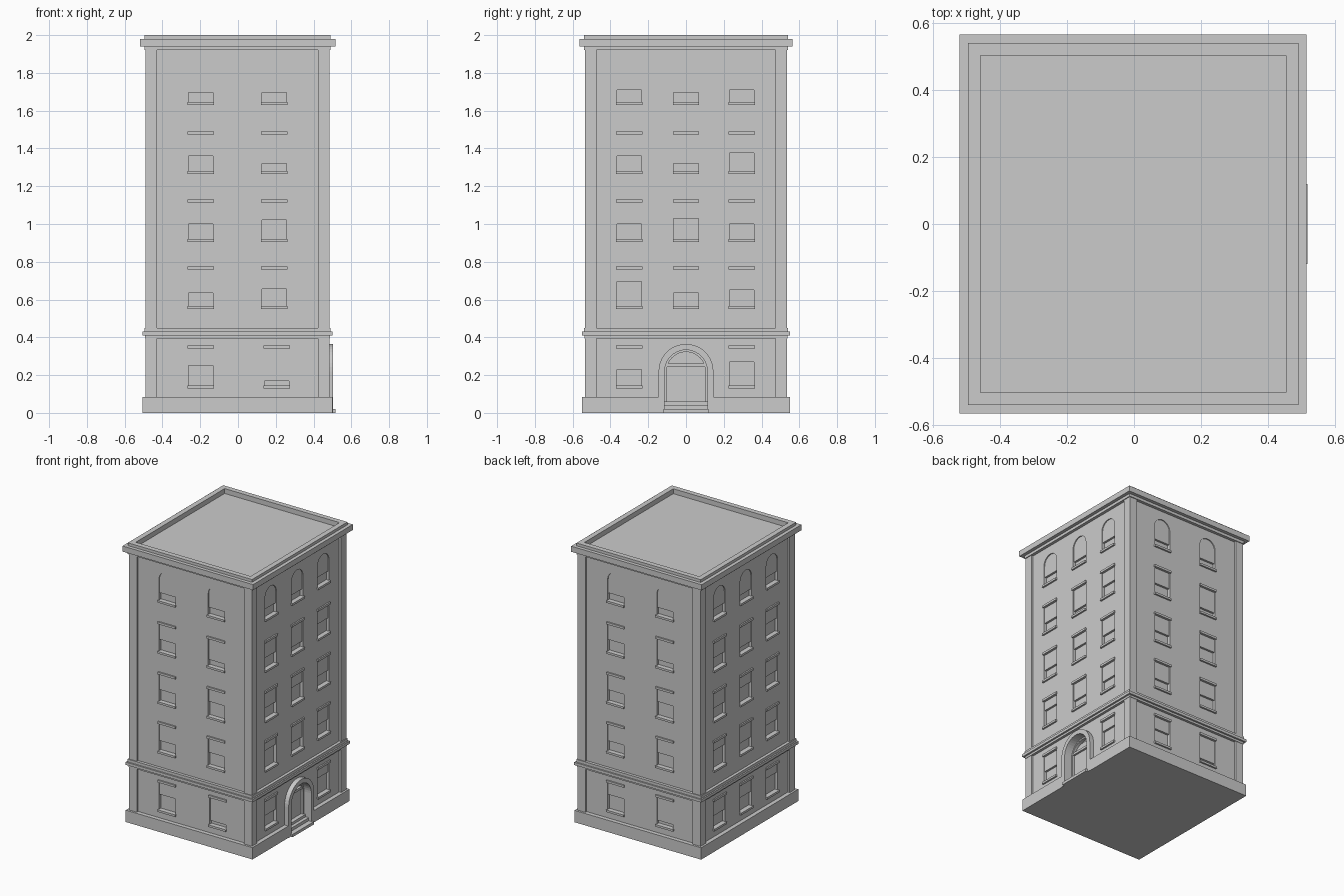
import bpy, bmesh, math
from mathutils import Matrix, Vector

if "Cube" in bpy.data.objects:
    bpy.data.objects.remove(bpy.data.objects["Cube"])

HX, HY = 0.4875, 0.535       # half size of the body at the corner piers
INSET = 0.015                # wall panels sit behind the piers
SHIFT = Vector((-0.0025, 0, 0))
parts = {}


def mesh_of(name):
    return parts.setdefault(name, bmesh.new())


def prism(name, side, pts, d0, d1):
    """Extrude a (u, z) outline on one wall from depth d0 to d1 (outward positive)."""
    bm = mesh_of(name)
    half = (HX if side % 2 else HY) - INSET
    rot = Matrix.Rotation(side * math.pi / 2, 4, 'Z')
    rings = [[bm.verts.new(rot @ Vector((u, -(half + d), z)) + SHIFT) for u, z in pts]
             for d in (d0, d1)]
    n = len(pts)
    bm.faces.new(rings[0])
    bm.faces.new(rings[1][::-1])
    for i in range(n):
        j = (i + 1) % n
        bm.faces.new((rings[0][i], rings[1][i], rings[1][j], rings[0][j]))


def rect(u, w, z0, z1):
    return [(u - w / 2, z0), (u + w / 2, z0), (u + w / 2, z1), (u - w / 2, z1)]


def arch(u, w, z0, z1, n=16):
    """Round-headed outline, z1 is the crown."""
    r = w / 2
    pts = [(u - r, z0), (u + r, z0)]
    for i in range(n + 1):
        a = math.pi * i / n
        p = (u + r * math.cos(a), z1 - r + r * math.sin(a))
        if p[1] > z0 + 1e-5:
            pts.append(p)
    return pts


def arch_band(w_out, w_in, z0, spring, n=20):
    """Outline of an arched surround, open at the bottom."""
    def curve(r):
        return [(r, z0)] + [(r * math.cos(math.pi * i / n), spring + r * math.sin(math.pi * i / n))
                            for i in range(n + 1)] + [(-r, z0)]
    return curve(w_out / 2) + curve(w_in / 2)[::-1]


def loft(name, profile):
    """Stack of rectangles following the body plan: (offset, z) pairs, capped."""
    bm = mesh_of(name)
    loops = [[bm.verts.new(Vector((sx * (HX + o), sy * (HY + o), z)) + SHIFT)
              for sx, sy in ((-1, -1), (1, -1), (1, 1), (-1, 1))] for o, z in profile]
    for a, b in zip(loops, loops[1:]):
        for i in range(4):
            j = (i + 1) % 4
            bm.faces.new((a[i], a[j], b[j], b[i]))
    bm.faces.new(loops[0][::-1])
    bm.faces.new(loops[-1])


# Main masses: walls, plinth, belt course, cornice with sunken roof
loft("walls", [(-INSET, 0.001), (-INSET, 1.93)])
loft("plinth", [(0.015, 0), (0.015, 0.085)])
loft("belt_course", [(0.003, 0.395), (0.003, 0.41), (0.016, 0.41), (0.016, 0.43),
                     (0.006, 0.43), (0.006, 0.45)])
loft("cornice_and_roof", [(0.006, 1.92), (0.006, 1.94), (0.03, 1.94), (0.03, 1.98),
                          (0.005, 1.98), (0.005, 2.0), (-0.032, 2.0), (-0.032, 1.965)])

# Corner piers
bm = mesh_of("corner_piers")
for sx in (-1, 1):
    for sy in (-1, 1):
        m = Matrix.Translation(Vector((sx * (HX - 0.031), sy * (HY - 0.03), 1.0)) + SHIFT)
        bmesh.ops.create_cube(bm, size=1, matrix=m @ Matrix.Diagonal((0.062, 0.06, 1.85, 1)))

# Windows: openings, sills, lintels and half-raised sashes
FLOORS = [0.13, 0.55, 0.905, 1.265, 1.63]
WIDE = [(.085, .1, .125), (.13, .07, .085), (.08, .11, .08), (.08, .04, .095), (.065, .05, .065)]
NARROW = [(.105, .025), (.07, .09), (.08, .10), (.08, .04), (.05, .05)]
for side in range(4):
    columns = (-0.3, 0, 0.295) if side % 2 else (-0.195, 0.195)
    gaps = WIDE if side % 2 else NARROW
    for row, z in enumerate(FLOORS):
        for col, u in enumerate(columns):
            if side == 1 and row == 0 and col == 1:
                continue                      # the entrance takes this bay
            if side == 0 and row == 0 and col == 1:
                u += 0.012
            low, split = z + 0.015, z + 0.015 + gaps[row][col]
            shape, top = (arch, z + 0.228) if row == 4 else (rect, z + 0.21)
            prism("opening_cutter", side, shape(u, 0.13, low, top), -0.022, 0.05)
            prism("upper_sashes", side, shape(u, 0.13, split, top), -0.025, -0.007)
            prism("window_sills", side, rect(u, 0.14, z, low), -0.03, 0.012)
            if row < 4:
                prism("window_lintels", side, rect(u, 0.14, top, top + 0.016), -0.02, 0.01)

# Entrance: arched surround, recessed door, fanlight and steps
prism("opening_cutter", 1, arch(0, 0.226, 0.02, 0.333, 20), -0.05, 0.1)
prism("door_surround", 1, arch_band(0.29, 0.226, 0, 0.22), -0.01, 0.033)
prism("door_frame", 1, arch_band(0.23, 0.205, 0.02, 0.22), -0.055, -0.025)
prism("door_transom", 1, rect(0, 0.21, 0.245, 0.262), -0.055, -0.028)
prism("door_leaf", 1, rect(0, 0.206, 0.06, 0.246), -0.055, -0.042)
prism("fanlight", 1, [(0.088 * math.cos(math.pi * i / 14), 0.264 + 0.047 * math.sin(math.pi * i / 14))
                      for i in range(15)], -0.055, -0.044)
prism("entrance_steps", 1, rect(0, 0.24, 0, 0.02), -0.05, 0.047)
prism("entrance_steps", 1, rect(0, 0.225, 0.02, 0.042), -0.055, 0.012)
prism("entrance_steps", 1, rect(0, 0.225, 0.042, 0.06), -0.055, -0.012)

# Turn the collected meshes into objects
objs = {}
for name, bm in parts.items():
    bmesh.ops.recalc_face_normals(bm, faces=bm.faces)
    me = bpy.data.meshes.new(name)
    bm.to_mesh(me)
    bm.free()
    objs[name] = bpy.data.objects.new(name, me)
    bpy.context.collection.objects.link(objs[name])

# Cut the openings
cutter = objs["opening_cutter"]
cutter.hide_render = True
for name in ("walls", "plinth"):
    mod = objs[name].modifiers.new("openings", 'BOOLEAN')
    mod.operation, mod.solver, mod.object = 'DIFFERENCE', 'EXACT', cutter
    bpy.context.view_layer.objects.active = objs[name]
    bpy.ops.object.modifier_apply(modifier=mod.name)
bpy.data.objects.remove(cutter)
